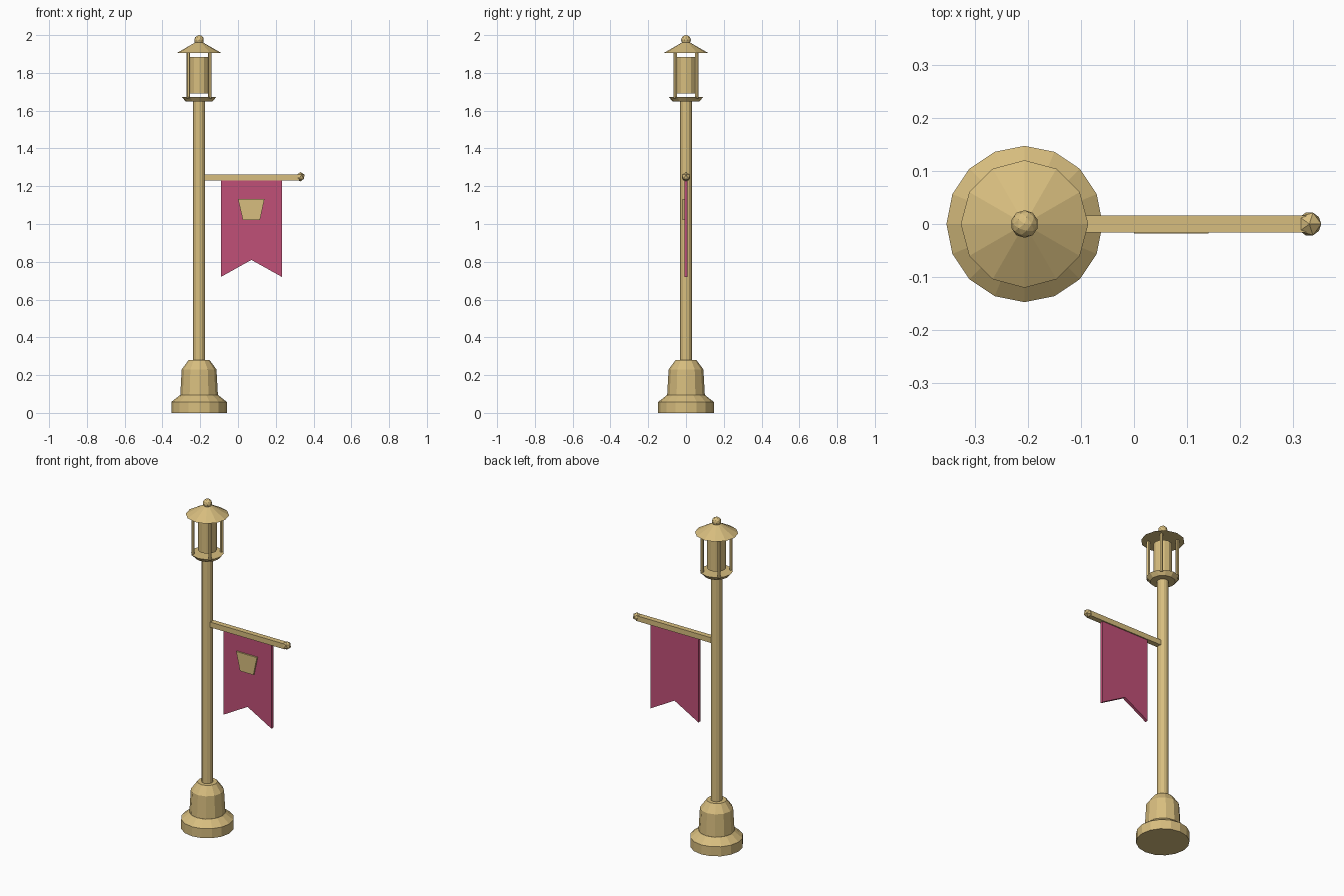
import bpy, bmesh, math
from mathutils import Matrix

cube = bpy.data.objects.get("Cube")
if cube:
    bpy.data.objects.remove(cube, do_unlink=True)

POST_X = -0.206


def material(name, rgb):
    m = bpy.data.materials.new(name)
    m.use_nodes = True
    m.diffuse_color = (*rgb, 1)
    m.node_tree.nodes["Principled BSDF"].inputs["Base Color"].default_value = (*rgb, 1)
    return m


tan = material("tan_brass", (0.68, 0.51, 0.21))
pink = material("banner_pink", (0.53, 0.08, 0.185))


def finish(name, bm, mat):
    bmesh.ops.recalc_face_normals(bm, faces=bm.faces)
    mesh = bpy.data.meshes.new(name)
    bm.to_mesh(mesh)
    bm.free()
    mesh.materials.append(mat)
    obj = bpy.data.objects.new(name, mesh)
    bpy.context.collection.objects.link(obj)
    return obj


def turned(name, profile, sides, x=POST_X, y=0, phase=0):
    """Closed faceted solid from (radius, z) rings."""
    bm = bmesh.new()
    rings = []
    for r, z in profile:
        angles = [phase + 2 * math.pi * i / sides for i in range(sides)]
        rings.append([bm.verts.new((x + r * math.cos(a), y + r * math.sin(a), z)) for a in angles])
    for low, high in zip(rings, rings[1:]):
        for i in range(sides):
            j = (i + 1) % sides
            bm.faces.new((low[i], low[j], high[j], high[i]))
    bm.faces.new(rings[0][::-1])
    bm.faces.new(rings[-1])
    return finish(name, bm, tan)


def ball(name, x, z, r, detail):
    bm = bmesh.new()
    bmesh.ops.create_icosphere(bm, subdivisions=detail, radius=r,
                               matrix=Matrix.Translation((x, 0, z)))
    return finish(name, bm, tan)


def plate(name, outline, y_front, y_back, mat):
    """Extrude an (x, z) outline along y."""
    bm = bmesh.new()
    face = bm.faces.new([bm.verts.new((x, y_front, z)) for x, z in outline])
    out = bmesh.ops.extrude_face_region(bm, geom=[face])
    for v in out["geom"]:
        if isinstance(v, bmesh.types.BMVert):
            v.co.y = y_back
    return finish(name, bm, mat)


# Stepped foot and post
turned("base_plinth", [(0.147, 0), (0.147, 0.058), (0.1, 0.095)], 16)
turned("base_body", [(0.1, 0.09), (0.092, 0.23), (0.056, 0.279)], 12)
turned("post", [(0.032, 0.27), (0.032, 1.655)], 12)

# Lantern
turned("lantern_dish", [(0.07, 1.648), (0.091, 1.672)], 12)
turned("lantern_core", [(0.052, 1.69), (0.052, 1.883)], 12)
for sx in (-1, 1):
    for sy in (-1, 1):
        turned("lantern_bar", [(0.01, 1.665), (0.01, 1.91)], 6,
               POST_X + sx * 0.057, sy * 0.057)
turned("lantern_roof", [(0.12, 1.904), (0.012, 1.966)], 12)
ball("roof_finial", POST_X, 1.974, 0.026, 2)

# Banner arm
plate("banner_arm", [(-0.2, 1.231), (0.325, 1.231), (0.325, 1.263), (-0.2, 1.263)],
      -0.016, 0.016, tan)
ball("arm_knob", 0.33, 1.25, 0.025, 1)

# Swallow-tailed banner with a tapered emblem on the front
plate("banner", [(-0.09, 1.235), (-0.09, 0.72), (0.071, 0.81), (0.232, 0.72), (0.232, 1.235)],
      -0.009, 0.009, pink)
plate("banner_emblem", [(0.0, 1.132), (0.026, 1.02), (0.116, 1.02), (0.14, 1.132)],
      -0.018, -0.0085, tan)
